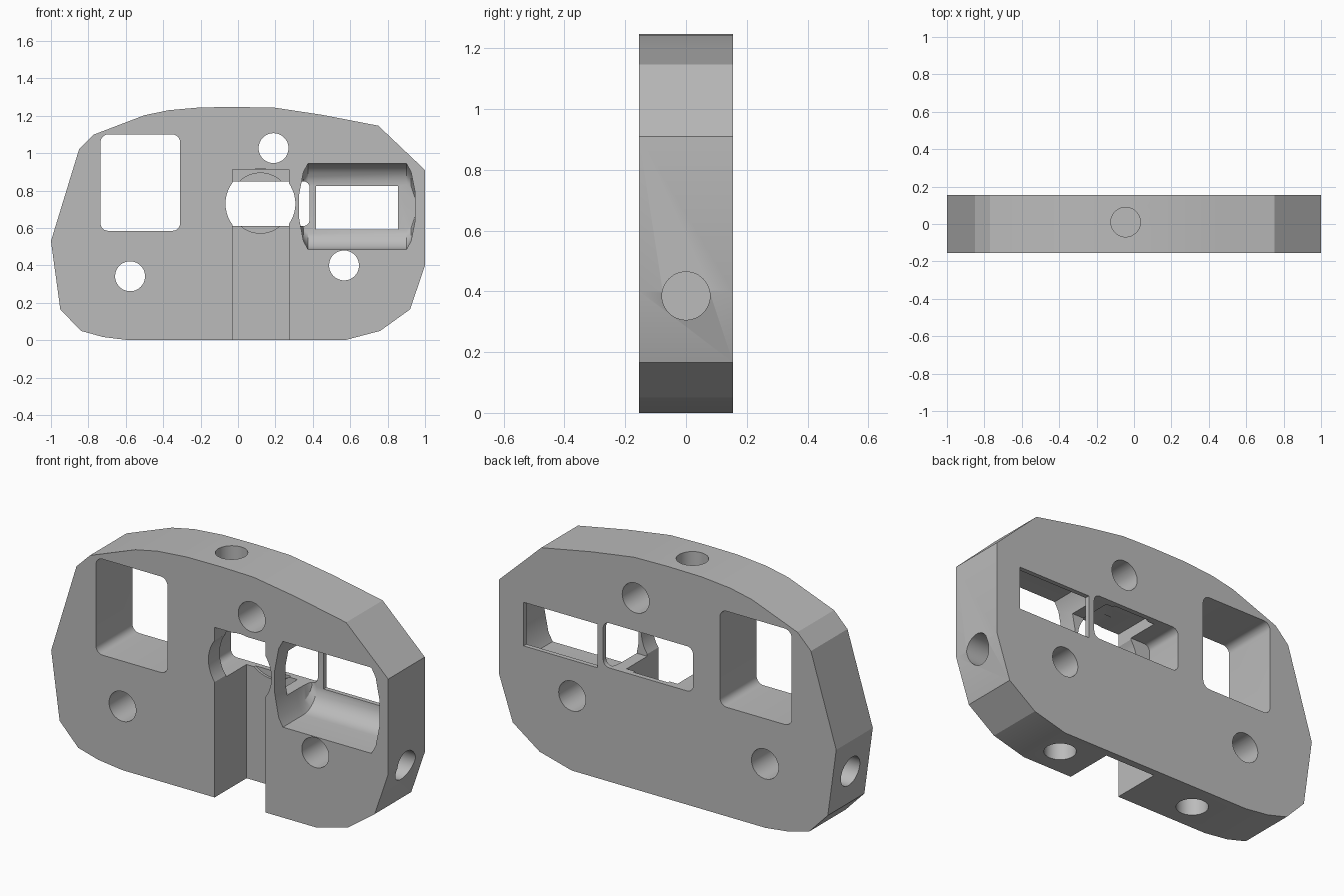
import bpy, bmesh, math
from mathutils import Vector

if "Cube" in bpy.data.objects:
    bpy.data.objects.remove(bpy.data.objects["Cube"], do_unlink=True)

HALF = 0.155   # half the plate thickness

grey = bpy.data.materials.new("plain grey")
grey.use_nodes = True
grey.diffuse_color = (0.5, 0.5, 0.5, 1)
grey.node_tree.nodes["Principled BSDF"].inputs["Base Color"].default_value = (0.5, 0.5, 0.5, 1)


def loft(name, rings):
    """Closed solid through equal-length rings of points."""
    bm = bmesh.new()
    rows = [[bm.verts.new(p) for p in ring] for ring in rings]
    n = len(rows[0])
    for a, b in zip(rows, rows[1:]):
        for i in range(n):
            j = (i + 1) % n
            bm.faces.new((a[i], a[j], b[j], b[i]))
    bm.faces.new(rows[0])
    bm.faces.new(rows[-1])
    bmesh.ops.recalc_face_normals(bm, faces=bm.faces)
    mesh = bpy.data.meshes.new(name)
    bm.to_mesh(mesh)
    bm.free()
    mesh.materials.append(grey)
    obj = bpy.data.objects.new(name, mesh)
    bpy.context.collection.objects.link(obj)
    return obj


def prism(name, outline, y0, y1):
    return loft(name, [[(x, y, z) for x, z in outline] for y in (y0, y1)])


def rounded(x0, x1, z0, z1, r, steps=6):
    """Rounded rectangle outline."""
    pts = []
    corners = ((x1 - r, z1 - r), (x0 + r, z1 - r), (x0 + r, z0 + r), (x1 - r, z0 + r))
    for k, (cx, cz) in enumerate(corners):
        for s in range(steps + 1):
            a = math.pi / 2 * (k + s / steps)
            pts.append((cx + r * math.cos(a), cz + r * math.sin(a)))
    return pts


def drill(name, start, end, r, sides=48):
    """Round cutter between two points."""
    start, end = Vector(start), Vector(end)
    turn = (end - start).to_track_quat('Z', 'Y')
    circle = [turn @ Vector((r * math.cos(t), r * math.sin(t), 0))
              for t in (2 * math.pi * i / sides for i in range(sides))]
    return loft(name, [[c + p for p in circle] for c in (start, end)])


# Plate with a faceted outline
body = prism("plate_body", [
    (-0.58, 0), (0.57, 0), (0.76, 0.05), (0.92, 0.165), (1, 0.4), (1, 0.91),
    (0.75, 1.147), (0.45, 1.205), (0.2, 1.243), (0, 1.247), (-0.2, 1.245),
    (-0.37, 1.23), (-0.5, 1.203), (-0.77, 1.1), (-0.85, 1.02), (-1, 0.53),
    (-0.95, 0.165), (-0.84, 0.05), (-0.72, 0.017)], -HALF, HALF)

cutters = []

# Square opening and front slot
cutters.append(prism("square_opening", rounded(-0.735, -0.31, 0.585, 1.1, 0.04), -0.3, 0.3))
cutters.append(prism("front_slot", [(-0.03, -0.1), (0.272, -0.1), (0.272, 0.912), (-0.03, 0.912)],
                     -0.3, 0.115))

# Round seat at the slot head, with a shallow recess behind
cutters.append(drill("round_seat", (0.12, -0.3, 0.73), (0.12, -0.05, 0.73), 0.187))
cutters.append(drill("seat_recess", (0.12, 0, 0.733), (0.12, 0.128, 0.733), 0.161))

# Rear window
cutters.append(prism("rear_window", rounded(-0.15, 0.383, 0.61, 0.85, 0.035), -0.06, 0.3))

# Side pocket: straight mouth, then curved in towards its rear window
mouth = [(0.375, 0.485), (0.9, 0.485), (0.925, 0.53), (0.947, 0.64), (0.947, 0.79),
         (0.925, 0.9), (0.9, 0.945), (0.375, 0.945), (0.35, 0.9), (0.325, 0.77),
         (0.325, 0.66), (0.35, 0.53)]
rings = [[(x, -0.3, z) for x, z in mouth]]
for i in range(9):
    t = math.pi / 2 * i / 8
    y = 0.02 + 0.11 * math.sin(t)
    squeeze = 0.52 + 0.48 * math.cos(t)
    rings.append([(x, y, 0.709 + (z - 0.709) * squeeze) for x, z in mouth])
cutters.append(loft("side_pocket", rings))
cutters.append(prism("pocket_window", [(0.417, 0.592), (0.855, 0.592), (0.855, 0.826), (0.417, 0.826)],
                     0.05, 0.3))

# Through holes, front to back
for x, z in ((-0.577, 0.342), (0.567, 0.4), (0.19, 1.027)):
    cutters.append(drill("through_hole", (x, -0.3, z), (x, 0.3, z), 0.08))

# Blind holes in the rim
for start, end in (((1.1, 0, 0.385), (0.8, 0, 0.385)),
                   ((-1.1, 0, 0.35), (-0.8, 0, 0.35)),
                   ((-0.045, 0.01, 1.4), (-0.045, 0.01, 1.03)),
                   ((0.47, 0, -0.1), (0.47, 0, 0.2)),
                   ((-0.37, 0, -0.1), (-0.37, 0, 0.2))):
    cutters.append(drill("rim_hole", start, end, 0.079))

# Cut everything, then drop the cutters
bpy.context.view_layer.objects.active = body
for obj in bpy.context.selected_objects:
    obj.select_set(False)
body.select_set(True)
for cutter in cutters:
    cutter.hide_render = True
    mod = body.modifiers.new(cutter.name, 'BOOLEAN')
    mod.operation = 'DIFFERENCE'
    mod.solver = 'EXACT'
    mod.object = cutter
    bpy.ops.object.modifier_apply(modifier=mod.name)
for cutter in cutters:
    bpy.data.objects.remove(cutter, do_unlink=True)

bpy.ops.object.shade_smooth_by_angle(angle=math.radians(20))
